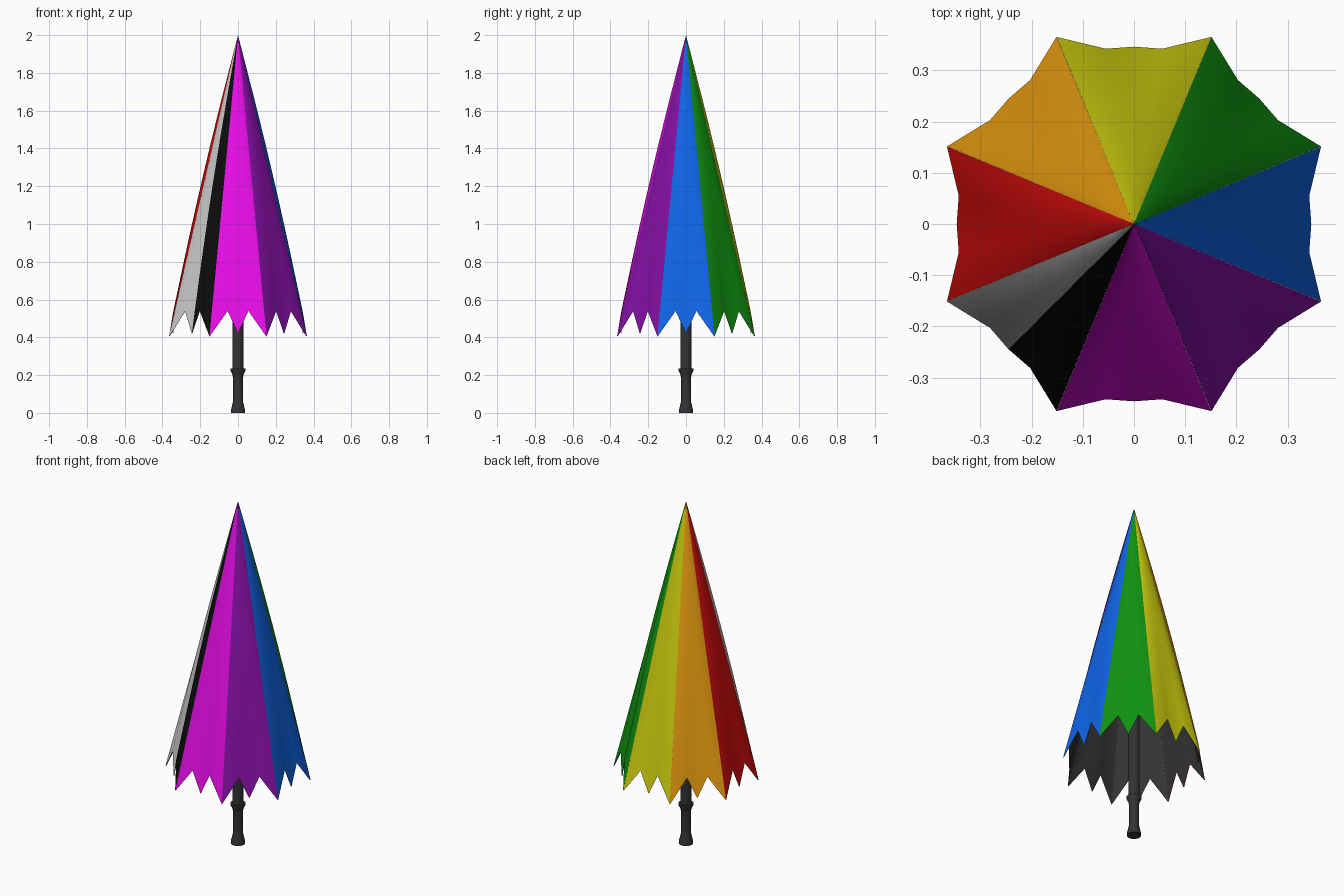
import bpy, math

if "Cube" in bpy.data.objects:
    bpy.data.objects.remove(bpy.data.objects["Cube"])

APEX = 2.0
RINGS = 10
# hem points of one panel facing +x: (outward, sideways, height, billow)
HEM = [(0.365, -0.151, 0.405, 0.0), (0.342, -0.055, 0.54, 0.011),
       (0.346, 0.0, 0.42, 0.016), (0.342, 0.055, 0.54, 0.011),
       (0.365, 0.151, 0.405, 0.0)]


def material(name, rgb):
    m = bpy.data.materials.new(name)
    m.diffuse_color = (*rgb, 1)
    m.use_nodes = True
    m.node_tree.nodes["Principled BSDF"].inputs["Base Color"].default_value = m.diffuse_color
    return m


def make_object(name, verts, faces, mats):
    me = bpy.data.meshes.new(name)
    me.from_pydata(verts, [], faces)
    for m in mats:
        me.materials.append(m)
    ob = bpy.data.objects.new(name, me)
    bpy.context.collection.objects.link(ob)
    for p in me.polygons:
        p.use_smooth = True
    return ob


def panel(name, angle, mats, inset=0.0, flip=False):
    """Pleated cloth wedge from the tip down to the zigzag hem."""
    c, s = math.cos(angle), math.sin(angle)
    n = len(HEM)
    verts = [(0, 0, APEX - inset * 4)]
    for i in range(1, RINGS + 1):
        t = i / RINGS
        for out, side, z, billow in HEM:
            x = out * t + billow * math.sin(math.pi * t)
            k = 1 - inset / 0.36
            x, y = x * k, side * t * k
            verts.append((x * c - y * s, x * s + y * c,
                          verts[0][2] + (z - verts[0][2]) * t))
    faces = [(0, 1 + j, 2 + j) for j in range(n - 1)]
    for i in range(RINGS - 1):
        a, b = 1 + i * n, 1 + (i + 1) * n
        faces += [(a + j, b + j, b + j + 1, a + j + 1) for j in range(n - 1)]
    if flip:
        faces = [f[::-1] for f in faces]
    ob = make_object(name, verts, faces, mats)
    # a panel with two materials is split down its middle
    if len(mats) == 2:
        for idx, p in enumerate(ob.data.polygons):
            p.material_index = 0 if idx % (n - 1) < 2 else 1
    return ob


def lathe(name, profile, mat, sides=24):
    verts = [(r * math.cos(math.tau * k / sides), r * math.sin(math.tau * k / sides), z)
             for r, z in profile for k in range(sides)]
    faces = [(i * sides + k, i * sides + (k + 1) % sides,
              (i + 1) * sides + (k + 1) % sides, (i + 1) * sides + k)
             for i in range(len(profile) - 1) for k in range(sides)]
    faces.append(tuple(range(sides))[::-1])
    faces.append(tuple(range(len(verts) - sides, len(verts))))
    ob = make_object(name, verts, faces, [mat])
    bpy.ops.object.select_all(action='DESELECT')
    ob.select_set(True)
    bpy.context.view_layer.objects.active = ob
    bpy.ops.object.shade_smooth_by_angle(angle=math.radians(30))
    return ob


COLOURS = [("blue", (0.005, 0.13, 0.8)), ("green", (0.005, 0.29, 0.005)),
           ("yellow", (0.62, 0.62, 0.005)), ("orange", (0.8, 0.33, 0.005)),
           ("red", (0.7, 0.004, 0.004)), ("grey", (0.6, 0.6, 0.6)),
           ("magenta", (0.8, 0.004, 0.8)), ("purple", (0.24, 0.005, 0.38))]
black = material("black", (0.004, 0.004, 0.004))
dark = material("dark_grey", (0.035, 0.033, 0.033))

# canopy panels and their dark lining
for k, (name, rgb) in enumerate(COLOURS):
    mats = [material(name, rgb)]
    if name == "grey":
        mats.append(black)
    ang = k * math.pi / 4
    panel("canopy_panel_" + name, ang, mats)
    panel("lining_panel_" + name, ang, [dark], inset=0.003, flip=True)

# pole with flared grip
lathe("pole_and_grip", [(0.038, 0.0), (0.038, 0.012), (0.030, 0.045), (0.027, 0.06),
                        (0.027, 0.19), (0.030, 0.205), (0.040, 0.225), (0.040, 0.235),
                        (0.030, 0.236), (0.030, 1.75)], dark)
